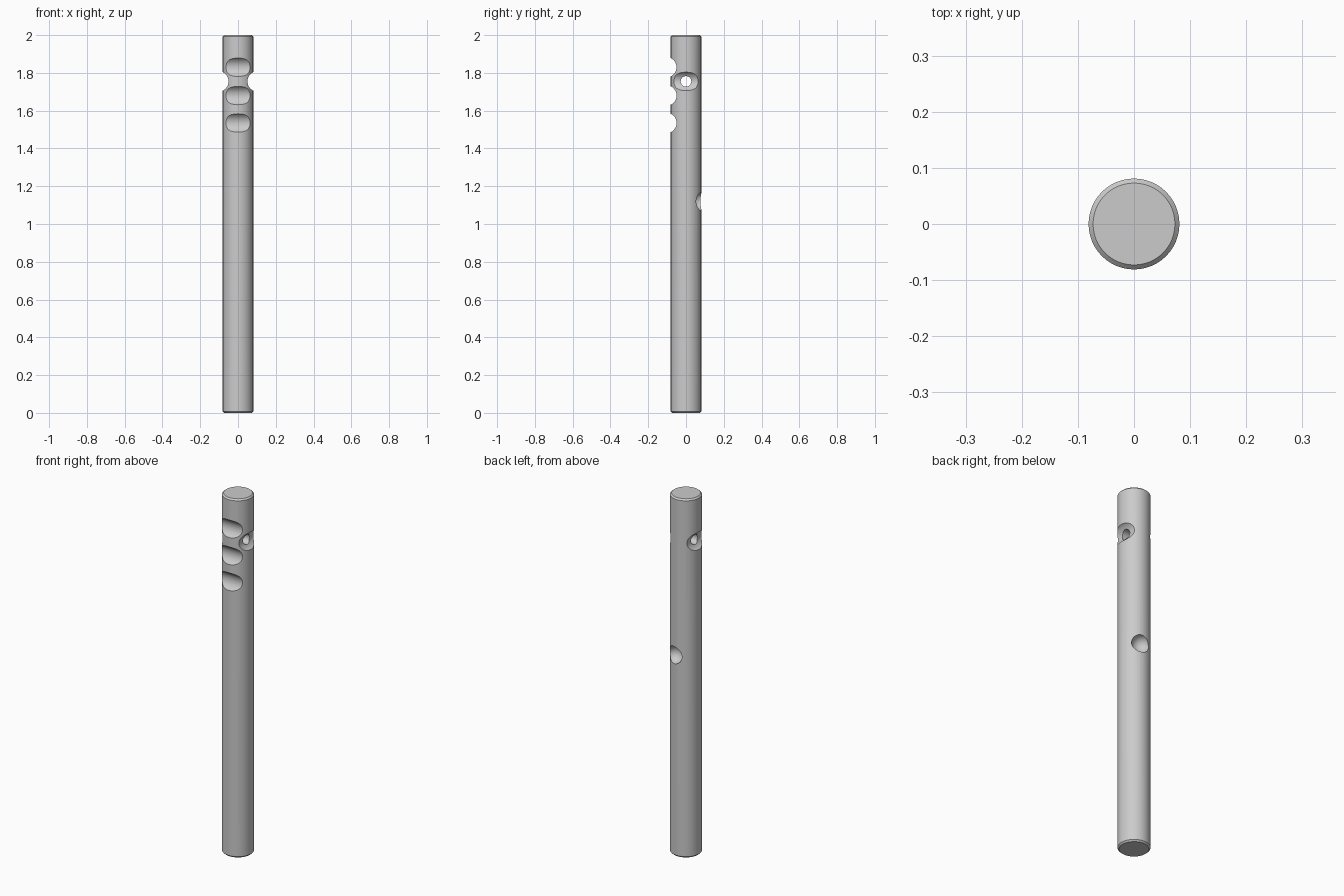
import bpy, math

if "Cube" in bpy.data.objects:
    bpy.data.objects.remove(bpy.data.objects["Cube"])

R = 0.081


def cutter(name, radius, depth, loc, rot, verts=40):
    bpy.ops.mesh.primitive_cylinder_add(vertices=verts, radius=radius, depth=depth,
                                        location=loc, rotation=rot)
    ob = bpy.context.object
    ob.name = name
    ob.hide_render = True
    return ob


# main rod with chamfered ends
bpy.ops.mesh.primitive_cylinder_add(vertices=48, radius=R, depth=2, location=(0, 0, 1))
rod = bpy.context.object
rod.name = "rod"
bev = rod.modifiers.new("chamfer", 'BEVEL')
bev.width = 0.008
bev.segments = 1
bev.limit_method = 'ANGLE'
bev.angle_limit = math.radians(40)

cutters = []
ALONG_X = (0, math.pi / 2, 0)
ALONG_Y = (math.pi / 2, 0, 0)
NOTCH_R, NOTCH_DEPTH = 0.054, 0.031
off = R - NOTCH_DEPTH + NOTCH_R

# three scooped notches on the front
for i, z in enumerate((1.83, 1.68, 1.535)):
    cutters.append(cutter(f"front_notch_{i}", NOTCH_R, 0.4, (0, -off, z), ALONG_X))

# scooped notch on each side, joined by a through hole
for s in (-1, 1):
    cutters.append(cutter("side_notch", NOTCH_R, 0.4, (s * off, 0, 1.755), ALONG_Y))
cutters.append(cutter("cross_hole", 0.028, 0.4, (0, 0, 1.755), ALONG_X, 32))

# round dimple on the back, turned slightly to the right
a = math.radians(14)
bpy.ops.mesh.primitive_uv_sphere_add(segments=40, ring_count=20, radius=0.048,
                                     location=(R * math.sin(a), R * math.cos(a), 1.12))
dimple = bpy.context.object
dimple.name = "back_dimple"
dimple.hide_render = True
cutters.append(dimple)

for c in cutters:
    m = rod.modifiers.new(c.name, 'BOOLEAN')
    m.operation = 'DIFFERENCE'
    m.solver = 'EXACT'
    m.object = c

# bake the cuts and clear the cutters
bpy.ops.object.select_all(action='DESELECT')
rod.select_set(True)
bpy.context.view_layer.objects.active = rod
for m in list(rod.modifiers):
    bpy.ops.object.modifier_apply(modifier=m.name)
for c in cutters:
    bpy.data.objects.remove(c)
bpy.ops.object.shade_smooth_by_angle(angle=math.radians(30))
